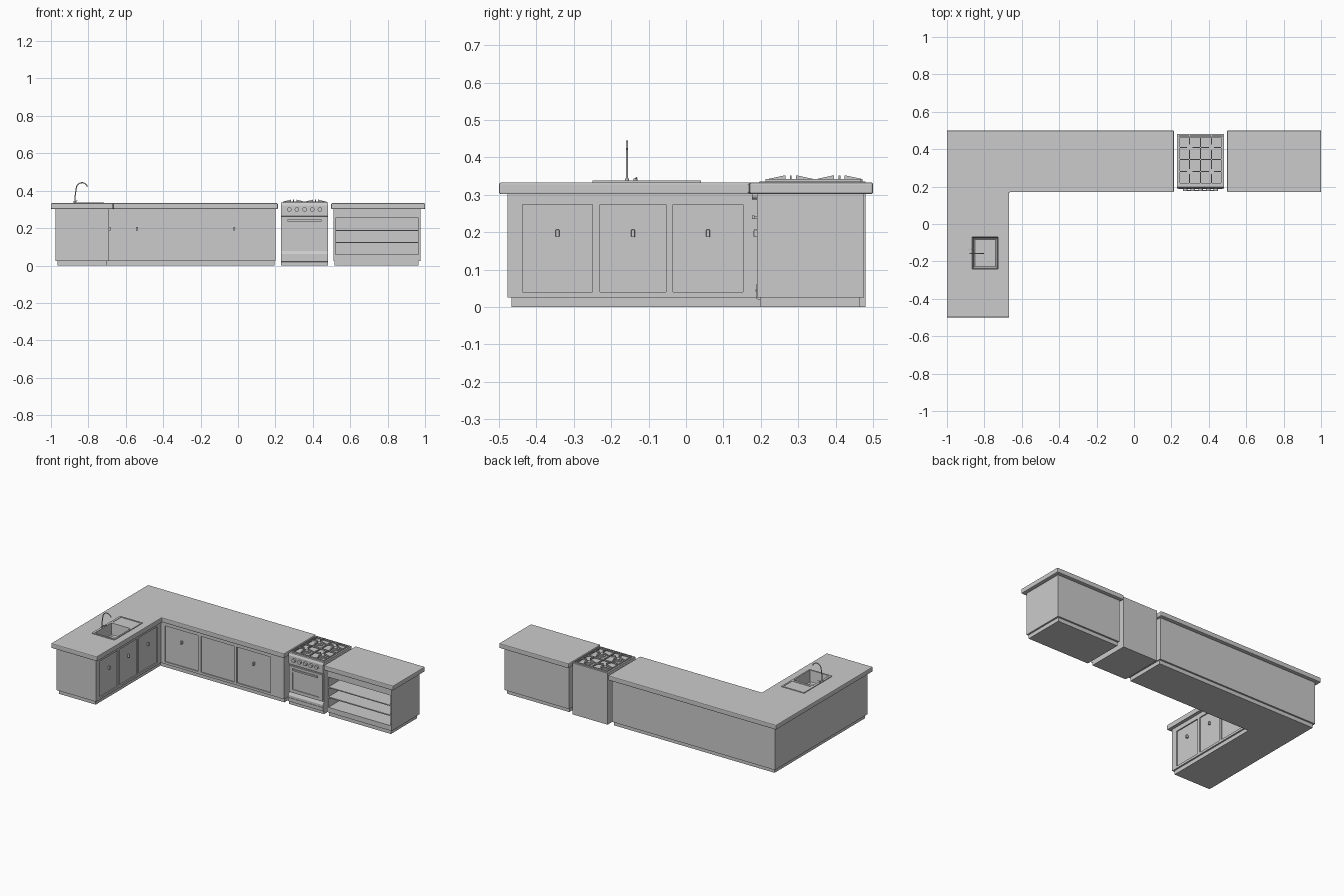
import bpy, bmesh, math
from mathutils import Vector, Matrix

if "Cube" in bpy.data.objects:
    bpy.data.objects.remove(bpy.data.objects["Cube"])


def finish(name, bm, bevel=0, segs=2, smooth=False):
    bmesh.ops.recalc_face_normals(bm, faces=bm.faces)
    me = bpy.data.meshes.new(name)
    bm.to_mesh(me)
    bm.free()
    ob = bpy.data.objects.new(name, me)
    bpy.context.collection.objects.link(ob)
    if bevel:
        m = ob.modifiers.new("bevel", 'BEVEL')
        m.width, m.segments = bevel, segs
        m.limit_method = 'ANGLE'
    if smooth:
        bpy.context.view_layer.objects.active = ob
        for o in bpy.context.selected_objects:
            o.select_set(False)
        ob.select_set(True)
        bpy.ops.object.shade_smooth_by_angle()
    return ob


def boxes(name, ranges, bevel=0):
    """One mesh from boxes given as (x0, x1, y0, y1, z0, z1)."""
    bm = bmesh.new()
    for x0, x1, y0, y1, z0, z1 in ranges:
        mat = Matrix.Translation(((x0 + x1) / 2, (y0 + y1) / 2, (z0 + z1) / 2))
        mat = mat @ Matrix.Diagonal((x1 - x0, y1 - y0, z1 - z0, 1))
        bmesh.ops.create_cube(bm, size=1, matrix=mat)
    return finish(name, bm, bevel)


def prism(bm, pts, push):
    f = bm.faces.new([bm.verts.new(p) for p in pts])
    g = bmesh.ops.extrude_face_region(bm, geom=[f])['geom']
    bmesh.ops.translate(bm, vec=Vector(push), verts=[v for v in g if isinstance(v, bmesh.types.BMVert)])


def l_shape(name, x0, x1, xi, y0, y1, yi, z0, z1, bevel=0):
    bm = bmesh.new()
    pts = [(x0, y0), (xi, y0), (xi, yi), (x1, yi), (x1, y1), (x0, y1)]
    prism(bm, [(x, y, z0) for x, y in pts], (0, 0, z1 - z0))
    return finish(name, bm, bevel)


def cylinders(name, centres, r, depth, axis='Z', verts=20):
    bm = bmesh.new()
    rot = Matrix.Rotation(math.pi / 2, 4, 'X') if axis == 'Y' else Matrix()
    for c in centres:
        bmesh.ops.create_cone(bm, cap_ends=True, segments=verts, radius1=r, radius2=r,
                              depth=depth, matrix=Matrix.Translation(c) @ rot)
    return finish(name, bm, smooth=True)


def cut(target, ranges):
    cutter = boxes("cutter", ranges)
    cutter.hide_render = True
    m = target.modifiers.new("cut", 'BOOLEAN')
    m.object, m.operation, m.solver = cutter, 'DIFFERENCE', 'EXACT'
    bpy.context.view_layer.objects.active = target
    bpy.ops.object.modifier_apply(modifier=m.name)
    bpy.data.objects.remove(cutter)


def tube(name, pts, r):
    cu = bpy.data.curves.new(name, 'CURVE')
    cu.dimensions = '3D'
    cu.bevel_depth, cu.bevel_resolution, cu.use_fill_caps = r, 3, True
    s = cu.splines.new('POLY')
    s.points.add(len(pts) - 1)
    for p, co in zip(s.points, pts):
        p.co = (*co, 1)
    ob = bpy.data.objects.new(name, cu)
    bpy.context.collection.objects.link(ob)
    s.use_smooth = True


# L-shaped cabinet with recessed doors
BOWL = (-0.865, -0.727, -0.24, -0.07)
body = l_shape("corner_cabinet", -0.976, 0.2, -0.69, -0.477, 0.476, 0.19, 0.025, 0.302)
left_doors = [(-0.437, -0.25), (-0.23, -0.053), (-0.035, 0.153)]
back_doors = [(-0.66, -0.42), (-0.4, -0.16), (-0.143, 0.103)]
cut(body, [(-0.697, -0.67, a, b, 0.04, 0.274) for a, b in left_doors]
    + [(a, b, 0.17, 0.197, 0.04, 0.274) for a, b in back_doors]
    + [(*BOWL, 0.255, 0.35)])
l_shape("corner_plinth", -0.965, 0.195, -0.7, -0.467, 0.465, 0.2, 0, 0.026)

# Door handles
boxes("left_handles", [(-0.697, -0.682, (a + b) / 2 - 0.005, (a + b) / 2 + 0.005, 0.187, 0.207)
                       for a, b in left_doors], 0.002)
boxes("back_handles", [((a + b) / 2 - 0.005, (a + b) / 2 + 0.005, 0.181, 0.197, 0.187, 0.207)
                       for a, b in back_doors[::2]], 0.002)

# Worktop and sink rim
top = l_shape("corner_worktop", -1, 0.213, -0.668, -0.5, 0.5, 0.17, 0.302, 0.333)
cut(top, [(*BOWL, 0.25, 0.4)])
m = top.modifiers.new("bevel", 'BEVEL')
m.width, m.segments, m.limit_method = 0.005, 2, 'ANGLE'
rim = boxes("sink_rim", [(-0.88, -0.717, -0.25, 0.04, 0.332, 0.338)])
cut(rim, [(*BOWL, 0.3, 0.4), (-0.865, -0.727, -0.055, 0.03, 0.3355, 0.35)])

# Sink bowl with tapered sides
bm = bmesh.new()
x0, x1, y0, y1 = BOWL
loops = []
for d, z in ((0, 0.338), (0.006, 0.265), (0.014, 0.258)):
    loops.append([bm.verts.new((x, y, z)) for x, y in
                  ((x0 + d, y0 + d), (x1 - d, y0 + d), (x1 - d, y1 - d), (x0 + d, y1 - d))])
for a, b in zip(loops, loops[1:]):
    for i in range(4):
        bm.faces.new((a[i], a[(i + 1) % 4], b[(i + 1) % 4], b[i]))
bm.faces.new(loops[-1])
finish("sink_bowl", bm)
cylinders("sink_drain", [(-0.796, -0.155, 0.26)], 0.011, 0.005)

# Gooseneck tap and its lever
FX, FY, R = -0.873, -0.158, 0.031
arc = [(FX + 0.008 + R - R * math.cos(t), FY, 0.412 + R * math.sin(t))
       for t in [math.radians(a) for a in range(0, 161, 16)]]
tube("tap_spout", [(FX, FY, 0.335), (FX + 0.002, FY, 0.37)] + arc, 0.003)
cylinders("tap_base", [(FX, FY, 0.34), (FX, -0.135, 0.34)], 0.0055, 0.008)
tube("tap_lever", [(FX, -0.135, 0.343), (FX + 0.014, -0.132, 0.346)], 0.002)

# Open shelf cabinet on the right
shelf = boxes("shelf_cabinet", [(0.51, 0.976, 0.19, 0.476, 0.025, 0.302)])
cut(shelf, [(0.52, 0.966, 0.15, 0.455, z, z + h)
            for z, h in ((0.058, 0.062), (0.127, 0.058), (0.191, 0.064))])
boxes("shelf_plinth", [(0.517, 0.965, 0.198, 0.465, 0, 0.026)])
boxes("shelf_worktop", [(0.498, 1, 0.17, 0.5, 0.302, 0.333)], 0.005)

# Cooker body: side profile with a ledged drawer at the foot
bm = bmesh.new()
side = [(0.198, 0), (0.198, 0.018), (0.189, 0.022), (0.189, 0.062), (0.198, 0.078), (0.198, 0.262),
        (0.19, 0.266), (0.19, 0.322), (0.197, 0.336), (0.48, 0.336), (0.48, 0)]
prism(bm, [(0.23, y, z) for y, z in side], (0.252, 0, 0))
cooker = finish("cooker_body", bm)
cut(cooker, [(0.24, 0.472, 0.21, 0.47, 0.326, 0.35)])
boxes("drawer_groove_strip", [(0.238, 0.474, 0.186, 0.2, 0.042, 0.047)])
door = boxes("oven_door", [(0.236, 0.476, 0.19, 0.2, 0.084, 0.257)])
cut(door, [(0.26, 0.452, 0.18, 0.194, 0.105, 0.215)])
boxes("oven_handle", [(0.265, 0.447, 0.176, 0.183, 0.235, 0.245),
                      (0.27, 0.277, 0.18, 0.192, 0.236, 0.244),
                      (0.435, 0.442, 0.18, 0.192, 0.236, 0.244)])
cylinders("cooker_knobs", [(0.274 + 0.041 * i, 0.184, 0.3) for i in range(5)], 0.012, 0.014, 'Y')

# Burners with a grate: frame bars plus wedge prongs rising to each centre
CX, CY = (0.2975, 0.4145), (0.28, 0.41)
centres = [(x, y) for x in CX for y in CY]
cylinders("burner_bases", [(x, y, 0.329) for x, y in centres], 0.028, 0.008)
cylinders("burner_caps", [(x, y, 0.335) for x, y in centres], 0.017, 0.007)
boxes("grate_frame", [(x - 0.003, x + 0.003, 0.212, 0.468, 0.334, 0.342) for x in (0.243, 0.356, 0.469)]
      + [(0.24, 0.472, y - 0.003, y + 0.003, 0.334, 0.342) for y in (0.215, 0.345, 0.465)])
bm = bmesh.new()
for x, y in centres:
    for k in range(4):
        d = Vector((math.cos(k * math.pi / 2), math.sin(k * math.pi / 2), 0))
        n = Vector((-d.y, d.x, 0)) * 0.0025
        end = 0.055 if k % 2 == 0 else 0.062
        prof = [(0.014, 0.342), (end, 0.336), (end, 0.342), (0.016, 0.352), (0.014, 0.352)]
        prism(bm, [Vector((x, y, z)) + d * r - n for r, z in prof], n * 2)
finish("grate_prongs", bm)
